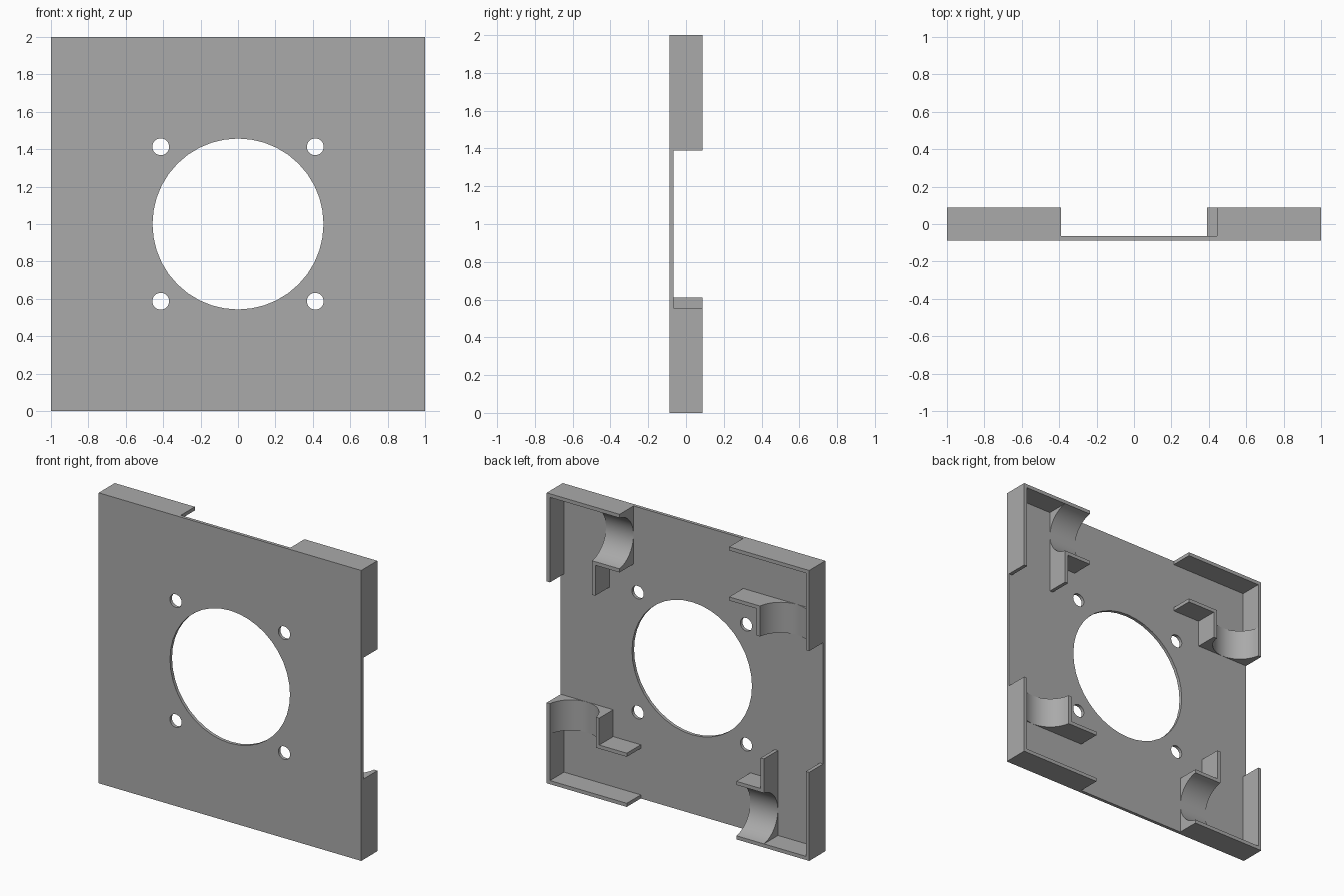
import bpy, bmesh
from math import sin, cos, pi, asin, radians
from mathutils import Matrix, Vector

cube = bpy.data.objects.get("Cube")
if cube:
    bpy.data.objects.remove(cube, do_unlink=True)

grey = bpy.data.materials.new("plain_grey")
grey.use_nodes = True
COLOUR = (0.4, 0.4, 0.4, 1)
grey.diffuse_color = COLOUR
grey.node_tree.nodes["Principled BSDF"].inputs["Base Color"].default_value = COLOUR

FRONT, FLOOR, BACK = -0.0875, -0.065, 0.0875   # depth levels along y
T = 0.025                                      # wall thickness
LONG, SHORT = 0.39, 0.445                      # where the two legs of a corner end


def prism(name, profile, direction, turn=0):
    """Extrude a closed profile, then turn it about the plate centre."""
    bm = bmesh.new()
    face = bm.faces.new([bm.verts.new(p) for p in profile])
    grown = bmesh.ops.extrude_face_region(bm, geom=[face], use_keep_orig=True)
    bmesh.ops.translate(bm, vec=direction,
                        verts=[v for v in grown["geom"] if isinstance(v, bmesh.types.BMVert)])
    bmesh.ops.recalc_face_normals(bm, faces=bm.faces)
    bm.transform(Matrix.Translation((0, 0, 1)) @ Matrix.Rotation(-turn * pi / 2, 4, 'Y'))
    mesh = bpy.data.meshes.new(name)
    bm.to_mesh(mesh)
    bm.free()
    mesh.materials.append(grey)
    obj = bpy.data.objects.new(name, mesh)
    bpy.context.collection.objects.link(obj)
    return obj


def wall(name, x0, x1, z0, z1, turn):
    y = FLOOR - 0.005
    prism(name, [(x0, y, z0), (x1, y, z0), (x1, y, z1), (x0, y, z1)],
          Vector((0, BACK - y, 0)), turn)


def circle(cx, cy, r, n):
    return [(cx + r * cos(2 * pi * i / n), cy + r * sin(2 * pi * i / n)) for i in range(n)]


# Face plate: square outline with one large opening and four screw holes
curve = bpy.data.curves.new("face_plate", 'CURVE')
curve.dimensions = '2D'
curve.fill_mode = 'BOTH'
curve.extrude = (FLOOR - FRONT) / 2
loops = [[(-1, -1), (1, -1), (1, 1), (-1, 1)], circle(0, 0, 0.457, 40)]
loops += [circle(sx * 0.413, sy * 0.413, 0.045, 24) for sx in (-1, 1) for sy in (-1, 1)]
for loop in loops:
    spline = curve.splines.new('POLY')
    spline.points.add(len(loop) - 1)
    for point, (x, y) in zip(spline.points, loop):
        point.co = (x, y, 0, 1)
    spline.use_cyclic_u = True
    spline.use_smooth = False
curve.materials.append(grey)
plate = bpy.data.objects.new("face_plate", curve)
plate.location = (0, (FRONT + FLOOR) / 2, 1)
plate.rotation_euler.x = pi / 2
bpy.context.collection.objects.link(plate)
bpy.ops.object.select_all(action='DESELECT')
plate.select_set(True)
bpy.context.view_layer.objects.active = plate
bpy.ops.object.convert(target='MESH')

# Cradle cross-section: a block with a round trough that just reaches the plate
inner, outer = 0.6, 1 - T / 2
half = (1 - T - inner - T) / 2
middle = inner + T + half
depth = BACK - FLOOR - 0.001
radius = (half ** 2 + depth ** 2) / (2 * depth)
axis_y = FLOOR + 0.001 + radius
sweep = asin(min(1, half / radius))
base = FLOOR - 0.005
STEPS = 24
trough = []
for i in range(STEPS + 1):
    a = -sweep + 2 * sweep * i / STEPS
    trough.append((middle + radius * sin(a), axis_y - radius * cos(a)))
section = [(outer, base), (inner, base), (inner, BACK)] + trough + [(outer, BACK)]

# Four corners, each a quarter turn from the last
LOW, HIGH = -0.655, -SHORT
for turn, corner in enumerate(["lower_left", "upper_left", "upper_right", "lower_right"]):
    wall(corner + "_long_wall", LONG, 1, -1, -1 + T, turn)
    wall(corner + "_short_wall", 1 - T, 1, -1 + T, -SHORT, turn)
    wall(corner + "_shelf", LONG, inner, LOW, LOW + T, turn)
    cradle = prism(corner + "_cradle", [(x, y, LOW) for x, y in section],
                   Vector((0, 0, HIGH - LOW)), turn)
    bpy.ops.object.select_all(action='DESELECT')
    cradle.select_set(True)
    bpy.context.view_layer.objects.active = cradle
    bpy.ops.object.shade_smooth_by_angle(angle=radians(30))
